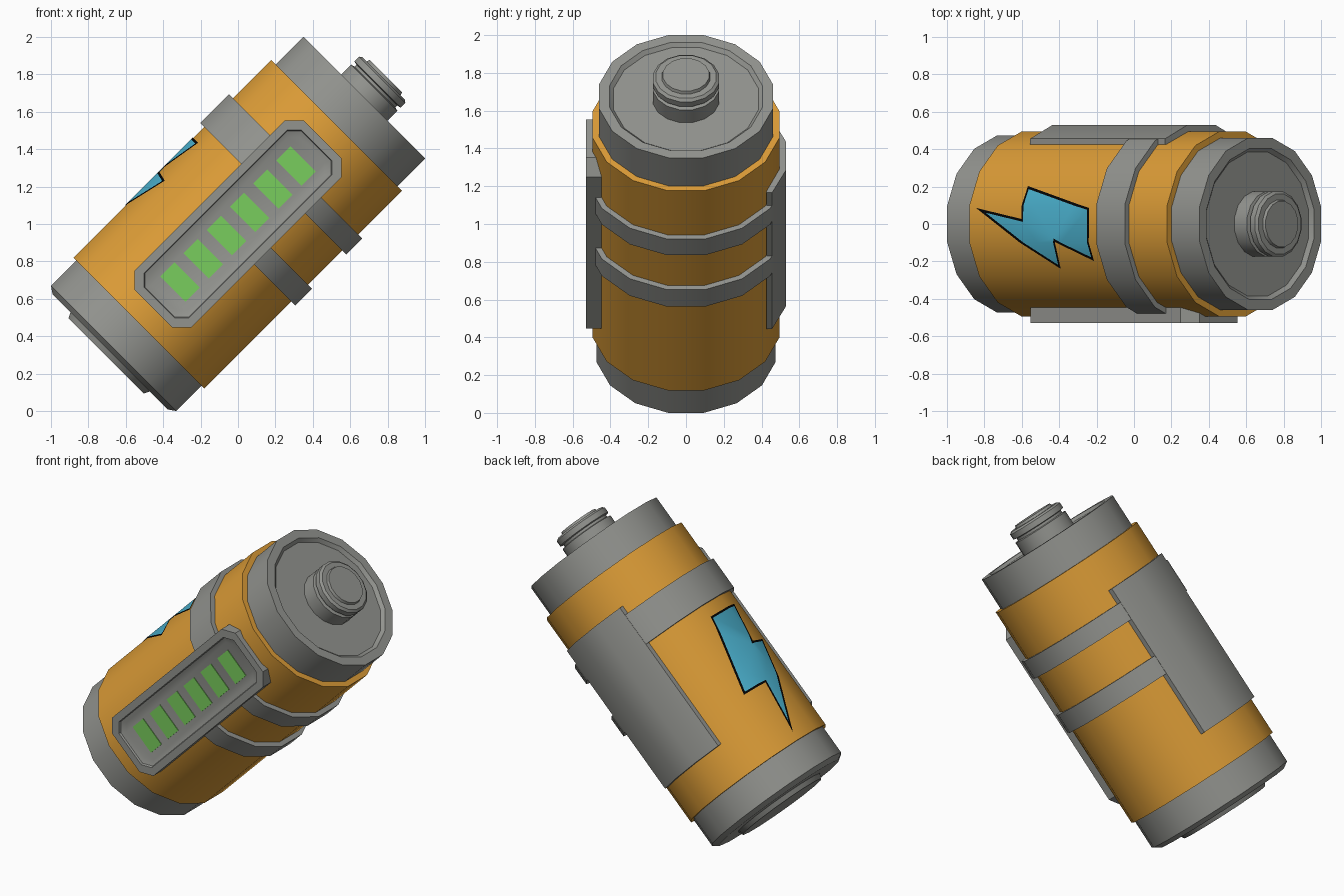
import bpy, bmesh, math
from mathutils import Matrix

if "Cube" in bpy.data.objects:
    bpy.data.objects.remove(bpy.data.objects["Cube"])

# Parts are built in a local frame (x = across, y = depth, z = along the axis), then tilted 45 degrees
TILT = Matrix.Translation((0, 0, 1)) @ Matrix.Rotation(math.radians(45), 4, 'Y')
SIDES = 16
STEP = math.tau / SIDES


def material(name, rgb):
    m = bpy.data.materials.new(name)
    m.diffuse_color = (*rgb, 1)
    m.use_nodes = True
    m.node_tree.nodes["Principled BSDF"].inputs["Base Color"].default_value = m.diffuse_color
    return m


GREY = material("metal grey", (0.29, 0.295, 0.275))
ORANGE = material("orange", (0.72, 0.335, 0.038))
GREEN = material("charge green", (0.19, 0.61, 0.11))
BLUE = material("bolt blue", (0.07, 0.44, 0.62))
BLACK = material("outline black", (0.001, 0.001, 0.001))


def finish(name, bm, *mats):
    bmesh.ops.recalc_face_normals(bm, faces=bm.faces[:])
    for f in bm.faces:
        f.smooth = True
    me = bpy.data.meshes.new(name)
    bm.to_mesh(me)
    bm.free()
    me.transform(TILT)
    me.set_sharp_from_angle(angle=math.radians(30))
    for m in mats:
        me.materials.append(m)
    ob = bpy.data.objects.new(name, me)
    bpy.context.collection.objects.link(ob)
    return ob


def loft(name, rings, mat):
    """Bridge equal-length rings of points and close both ends."""
    bm = bmesh.new()
    loops = [[bm.verts.new(p) for p in r] for r in rings]
    n = len(rings[0])
    for a, b in zip(loops, loops[1:]):
        for i in range(n):
            j = (i + 1) % n
            bm.faces.new((a[i], a[j], b[j], b[i]))
    bm.faces.new(loops[0][::-1])
    bm.faces.new(loops[-1])
    return finish(name, bm, mat)


def lathe(name, profile, mat):
    """profile: (height along axis, distance to the flats)"""
    rings = []
    for s, flat in profile:
        r = flat / math.cos(STEP / 2)
        rings.append([(r * math.cos((i + .5) * STEP), r * math.sin((i + .5) * STEP), s)
                      for i in range(SIDES)])
    loft(name, rings, mat)


# Body, end caps and terminal
lathe("orange_body", [(-.75, .495), (.745, .495)], ORANGE)
lathe("top_cap", [(.70, .46), (.955, .46), (.955, .405), (.935, .385)], GREY)
lathe("bottom_cap", [(-.70, .474), (-.94, .474), (-.967, .435), (-.967, .30), (-.997, .285)], GREY)
lathe("terminal", [(.92, .175), (1.03, .175), (1.035, .155), (1.05, .155), (1.055, .175),
                   (1.09, .175), (1.102, .16), (1.102, .128), (1.118, .122)], GREY)


# Half straps between the two side panels
def strap(name, side, s0, s1):
    def arc(flat):
        r = flat / math.cos(STEP / 2)
        pts = [(r * math.cos((k + .5) * STEP), r * math.sin((k + .5) * STEP)) for k in range(-3, 3)]
        end = 3 * STEP
        e = (flat * math.cos(end), flat * math.sin(end))
        return [(e[0], -e[1])] + pts + [e]
    outline = arc(.525) + arc(.47)[::-1]
    loft(name, [[(side * u, y, s) for u, y in outline] for s in (s0, s1)], GREY)


strap("upper_strap", -1, .24, .456)
strap("lower_strap_a", 1, .293, .414)
strap("lower_strap_b", 1, -.092, .035)

# Back plate following the facets
back = [(-.275, .425), (-.275, .456), (-.105, .53), (.105, .53), (.275, .456), (.275, .425)]
loft("back_plate", [[(u, y, s) for u, y in back] for s in (-.51, .51)], GREY)


# Front gauge frame with chamfered corners and recess
def octagon(u, s, c, y):
    return [(u, y, s - c), (u - c, y, s), (c - u, y, s), (-u, y, s - c),
            (-u, y, c - s), (c - u, y, -s), (u - c, y, -s), (u, y, c - s)]


loft("gauge_frame", [octagon(.215, .64, .072, -.445), octagon(.215, .64, .072, -.53),
                     octagon(.17, .595, .055, -.53), octagon(.165, .59, .053, -.518),
                     octagon(.14, .56, .045, -.506)], GREY)

# Charge bars
for k in range(6):
    s = -.492 + k * .1755
    loft("charge_bar_%d" % (k + 1),
         [[(-.095, y, s), (.095, y, s), (.095, y, s + .107), (-.095, y, s + .107)]
          for y in (-.504, -.511)], GREEN)

# Bolt decal: outlined flat shape, folded over the body facets
bolt = [(-.346, .203), (.158, .086), (.156, -.198), (-.099, -.096),
        (-.113, -.24), (-.696, .086), (-.353, .027)]
bm = bmesh.new()
face = bm.faces.new([bm.verts.new((0, y, s)) for s, y in bolt])
bm.normal_update()
rim = bmesh.ops.inset_region(bm, faces=[face], thickness=.013,
                             use_boundary=True, use_even_offset=True)["faces"]
for f in bm.faces:
    f.material_index = 1 if f in rim else 0
bmesh.ops.triangulate(bm, faces=bm.faces[:])
FLAT = .499
EDGE = FLAT * math.tan(STEP / 2)
for y in (-EDGE, EDGE):
    bmesh.ops.bisect_plane(bm, geom=bm.verts[:] + bm.edges[:] + bm.faces[:],
                           plane_co=(0, y, 0), plane_no=(0, 1, 0))
for v in bm.verts:
    v.co.x = -FLAT + max(0, abs(v.co.y) - EDGE) * math.tan(STEP)
decal = finish("bolt_decal", bm, BLUE, BLACK)

# Make the open decal face outwards
outward = TILT.to_3x3().col[0] * -1
if sum(p.normal.dot(outward) for p in decal.data.polygons) < 0:
    decal.data.flip_normals()
